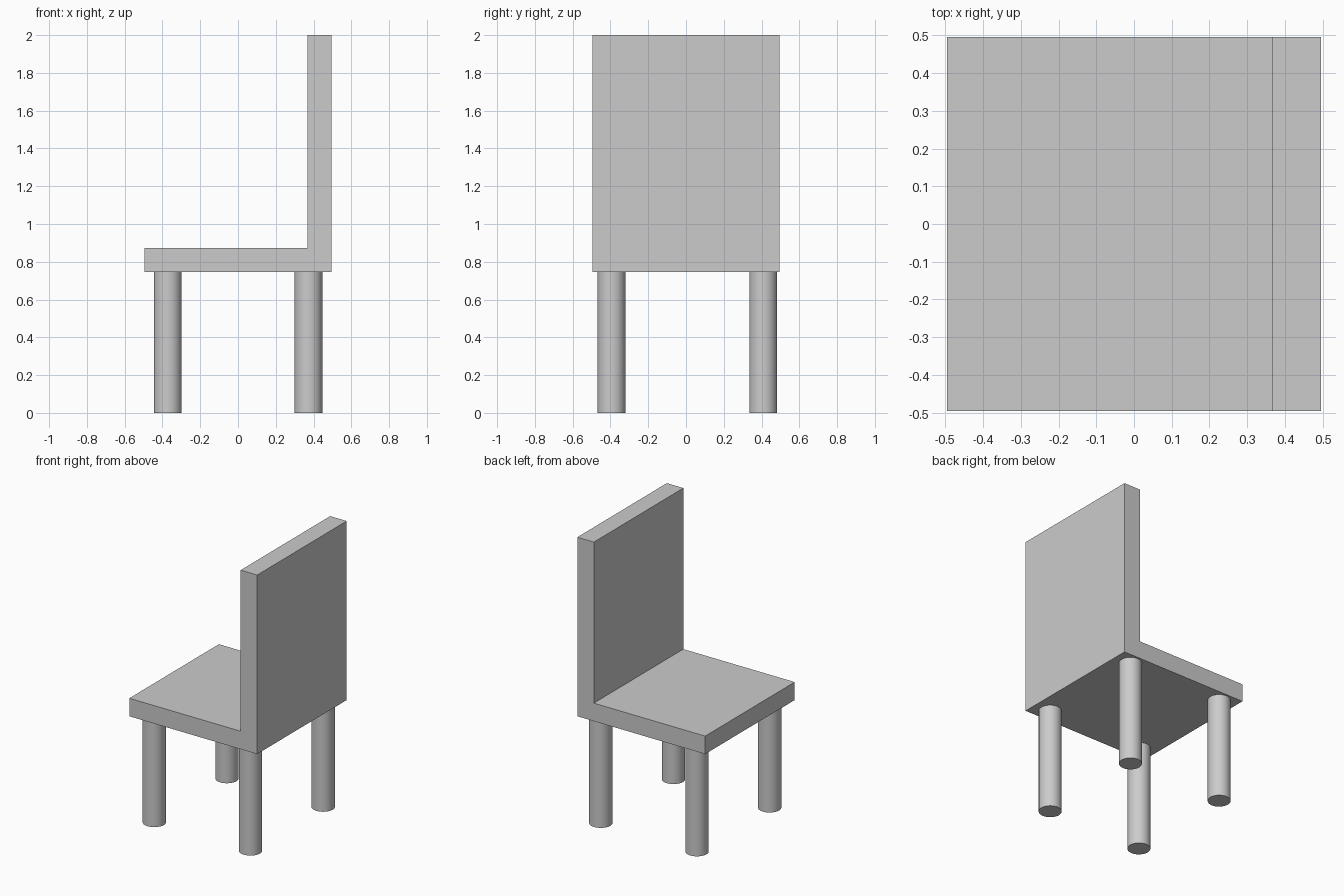
import bpy
import bmesh
import math

cube = bpy.data.objects.get("Cube")
if cube:
    bpy.data.objects.remove(cube, do_unlink=True)

# One plain grey for the whole chair
grey = bpy.data.materials.new("light_grey")
grey.use_nodes = True
colour = (0.6, 0.6, 0.6, 1)
grey.diffuse_color = colour
grey.node_tree.nodes["Principled BSDF"].inputs["Base Color"].default_value = colour

HALF = 0.495          # half width of the square seat
SEAT_BOTTOM = 0.747
SEAT_TOP = 0.873
BACK_INNER = 0.367    # inner face of the backrest
TOP = 2.0
LEG_RADIUS = 0.074


def extruded_profile(name, points, half_depth):
    """Extrude an x-z outline along y, centred on y = 0."""
    bm = bmesh.new()
    face = bm.faces.new([bm.verts.new((x, -half_depth, z)) for x, z in points])
    result = bmesh.ops.extrude_face_region(bm, geom=[face])
    moved = [v for v in result["geom"] if isinstance(v, bmesh.types.BMVert)]
    bmesh.ops.translate(bm, verts=moved, vec=(0, 2 * half_depth, 0))
    bmesh.ops.recalc_face_normals(bm, faces=bm.faces)
    mesh = bpy.data.meshes.new(name)
    bm.to_mesh(mesh)
    bm.free()
    mesh.materials.append(grey)
    obj = bpy.data.objects.new(name, mesh)
    bpy.context.collection.objects.link(obj)
    return obj


def leg(name, x, y):
    """Round leg from the floor to the underside of the seat."""
    bpy.ops.mesh.primitive_cylinder_add(
        vertices=48, radius=LEG_RADIUS, depth=SEAT_BOTTOM,
        location=(x, y, SEAT_BOTTOM / 2))
    obj = bpy.context.object
    obj.name = name
    obj.data.materials.append(grey)
    bpy.ops.object.shade_smooth_by_angle(angle=math.radians(30))


# Seat and backrest as one L-shaped slab, backrest on the +x side
extruded_profile("seat_and_backrest", [
    (-HALF, SEAT_BOTTOM), (HALF, SEAT_BOTTOM), (HALF, TOP),
    (BACK_INNER, TOP), (BACK_INNER, SEAT_TOP), (-HALF, SEAT_TOP)], HALF)

# Four legs, set slightly off centre in y
for x_name, x in (("open_side", -0.372), ("backrest_side", 0.373)):
    for y_name, y in (("front", -0.394), ("back", 0.409)):
        leg(f"{y_name}_leg_{x_name}", x, y)
